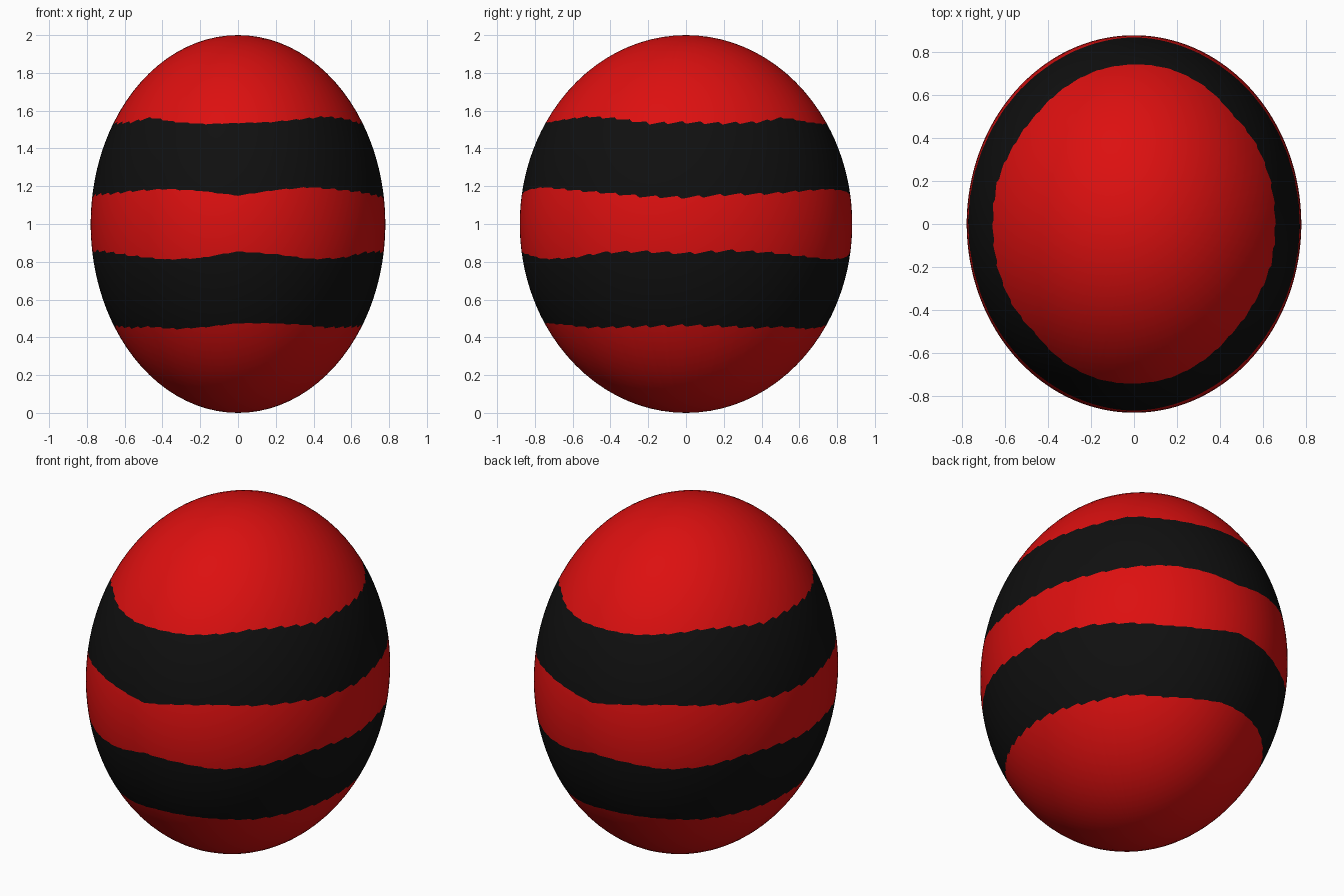
import bpy, bmesh, math

if "Cube" in bpy.data.objects:
    bpy.data.objects.remove(bpy.data.objects["Cube"])

SEG = 240                      # columns around the egg
RX, RY, RZ = 0.78, 0.88, 1.0   # half sizes

# Ragged stripe edges: heights every 15 degrees over a half turn from the front
EDGES = [
    [1.535, 1.54, 1.555, 1.57, 1.56, 1.535, 1.54, 1.535, 1.54, 1.565, 1.54, 1.53],
    [1.15, 1.18, 1.195, 1.18, 1.165, 1.145, 1.14, 1.155, 1.16, 1.175, 1.185, 1.175],
    [0.855, 0.84, 0.815, 0.82, 0.85, 0.855, 0.845, 0.86, 0.85, 0.83, 0.812, 0.82],
    [0.475, 0.475, 0.468, 0.453, 0.455, 0.46, 0.465, 0.46, 0.452, 0.457, 0.445, 0.455],
]


def material(name, rgb):
    m = bpy.data.materials.new(name)
    m.diffuse_color = (*rgb, 1)
    m.use_nodes = True
    m.node_tree.nodes["Principled BSDF"].inputs["Base Color"].default_value = m.diffuse_color
    return m


def edge_polar(edge, deg):
    """Polar angle of a stripe edge, with small saw teeth toward the sides."""
    table = EDGES[edge]
    t = (deg % 180) / 15
    i = int(t)
    z = table[i] + (table[(i + 1) % 12] - table[i]) * (t - i)
    saw = ((deg + edge * 2.5) % 7.5) / 7.5 - 0.5
    z += 0.018 * saw * (0.25 + 0.75 * math.sin(math.radians(deg)) ** 2)
    return math.acos(z - 1)


ROWS = [14, 8, 7, 8, 14]       # rows in each colour zone, top to bottom

bm = bmesh.new()
top = bm.verts.new((0, 0, 2 * RZ))
bottom = bm.verts.new((0, 0, 0))
columns = []
for s in range(SEG):
    deg = 360 * s / SEG
    a = math.radians(deg)
    stops = [0] + [edge_polar(e, deg) for e in range(4)] + [math.pi]
    col = [top]
    for zone, n in enumerate(ROWS):
        for k in range(1, n + 1):
            if zone == 4 and k == n:
                col.append(bottom)
                continue
            p = stops[zone] + (stops[zone + 1] - stops[zone]) * k / n
            r = math.sin(p)
            col.append(bm.verts.new((RX * r * math.sin(a), -RY * r * math.cos(a),
                                     RZ + RZ * math.cos(p))))
    columns.append(col)

# Skin, with odd zones black
zone_of_row = [z for z, n in enumerate(ROWS) for _ in range(n)]
for s in range(SEG):
    c, d = columns[s], columns[(s + 1) % SEG]
    for k, zone in enumerate(zone_of_row):
        loop = list(dict.fromkeys([c[k], c[k + 1], d[k + 1], d[k]]))
        f = bm.faces.new(loop)
        f.material_index = zone % 2
        f.smooth = True
bmesh.ops.recalc_face_normals(bm, faces=bm.faces)

mesh = bpy.data.meshes.new("striped_egg")
bm.to_mesh(mesh)
bm.free()
mesh.materials.append(material("red", (0.72, 0.005, 0.005)))
mesh.materials.append(material("black", (0.005, 0.005, 0.005)))
bpy.context.collection.objects.link(bpy.data.objects.new("striped_egg", mesh))
